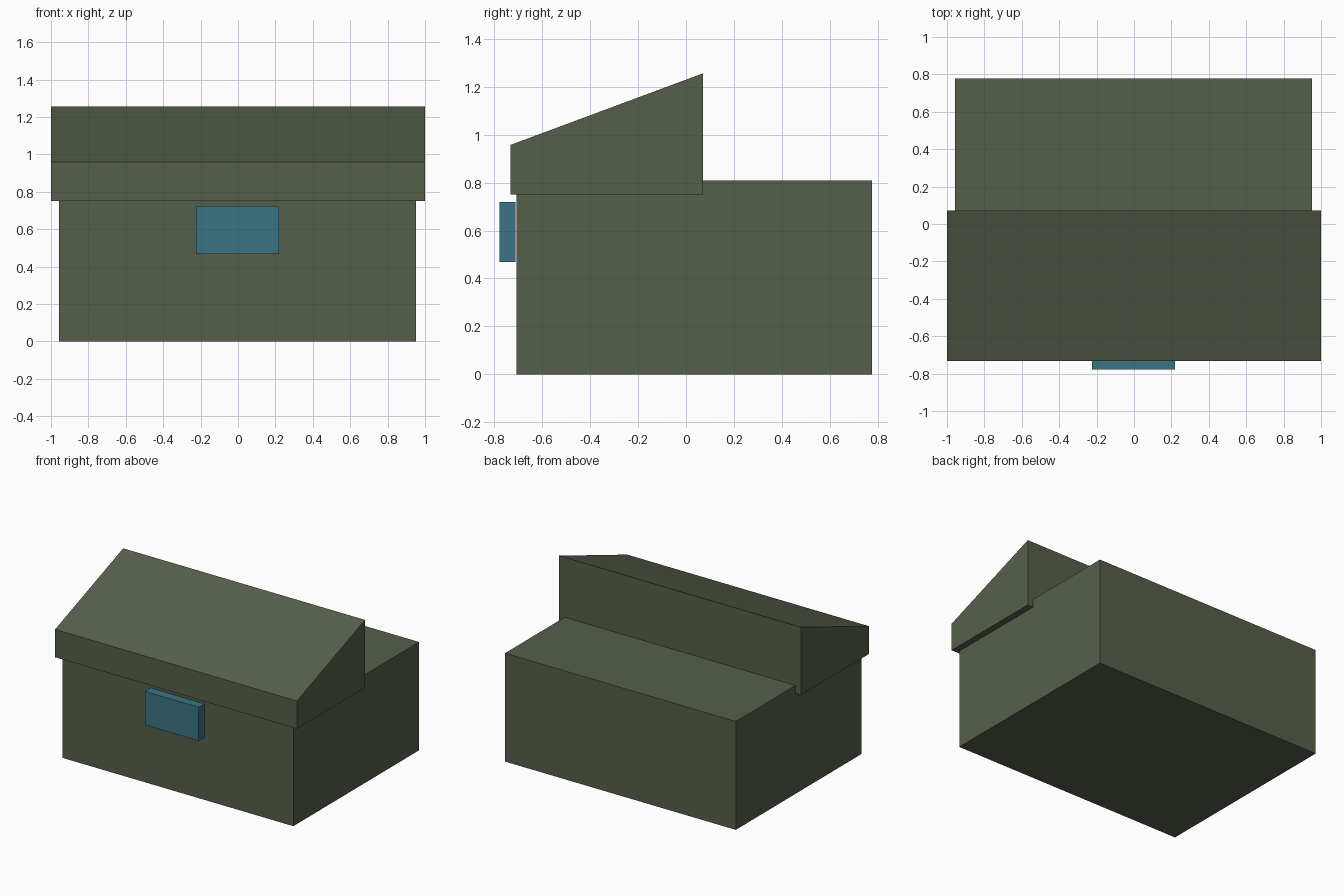
import bpy

if "Cube" in bpy.data.objects:
    bpy.data.objects.remove(bpy.data.objects["Cube"])


def material(name, rgb):
    m = bpy.data.materials.new(name)
    m.diffuse_color = (*rgb, 1.0)
    m.use_nodes = True
    m.node_tree.nodes["Principled BSDF"].inputs["Base Color"].default_value = m.diffuse_color
    return m


def extrude_x(name, profile, x0, x1, mat):
    """Solid made by sweeping a (y, z) profile from x0 to x1."""
    n = len(profile)
    verts = [(x, y, z) for x in (x0, x1) for y, z in profile]
    faces = [tuple(reversed(range(n))), tuple(range(n, 2 * n))]
    faces += [(i, (i + 1) % n, n + (i + 1) % n, n + i) for i in range(n)]
    mesh = bpy.data.meshes.new(name)
    mesh.from_pydata(verts, [], faces)
    mesh.materials.append(mat)
    obj = bpy.data.objects.new(name, mesh)
    bpy.context.collection.objects.link(obj)
    return obj


def rect(y0, y1, z0, z1):
    return [(y0, z0), (y1, z0), (y1, z1), (y0, z1)]


green = material("olive green", (0.091, 0.115, 0.071))
teal = material("teal", (0.042, 0.178, 0.225))

# Main box
extrude_x("box_body", rect(-0.707, 0.777, 0.0, 0.81), -0.956, 0.953, green)

# Sloping lid that overhangs the front and sides
extrude_x("sloped_lid",
          [(-0.732, 0.75), (0.072, 0.75), (0.072, 1.257), (-0.732, 0.958)],
          -1.0, 1.0, green)

# Latch plate, just clear of the front
extrude_x("front_latch", rect(-0.778, -0.711, 0.468, 0.72), -0.225, 0.22, teal)
